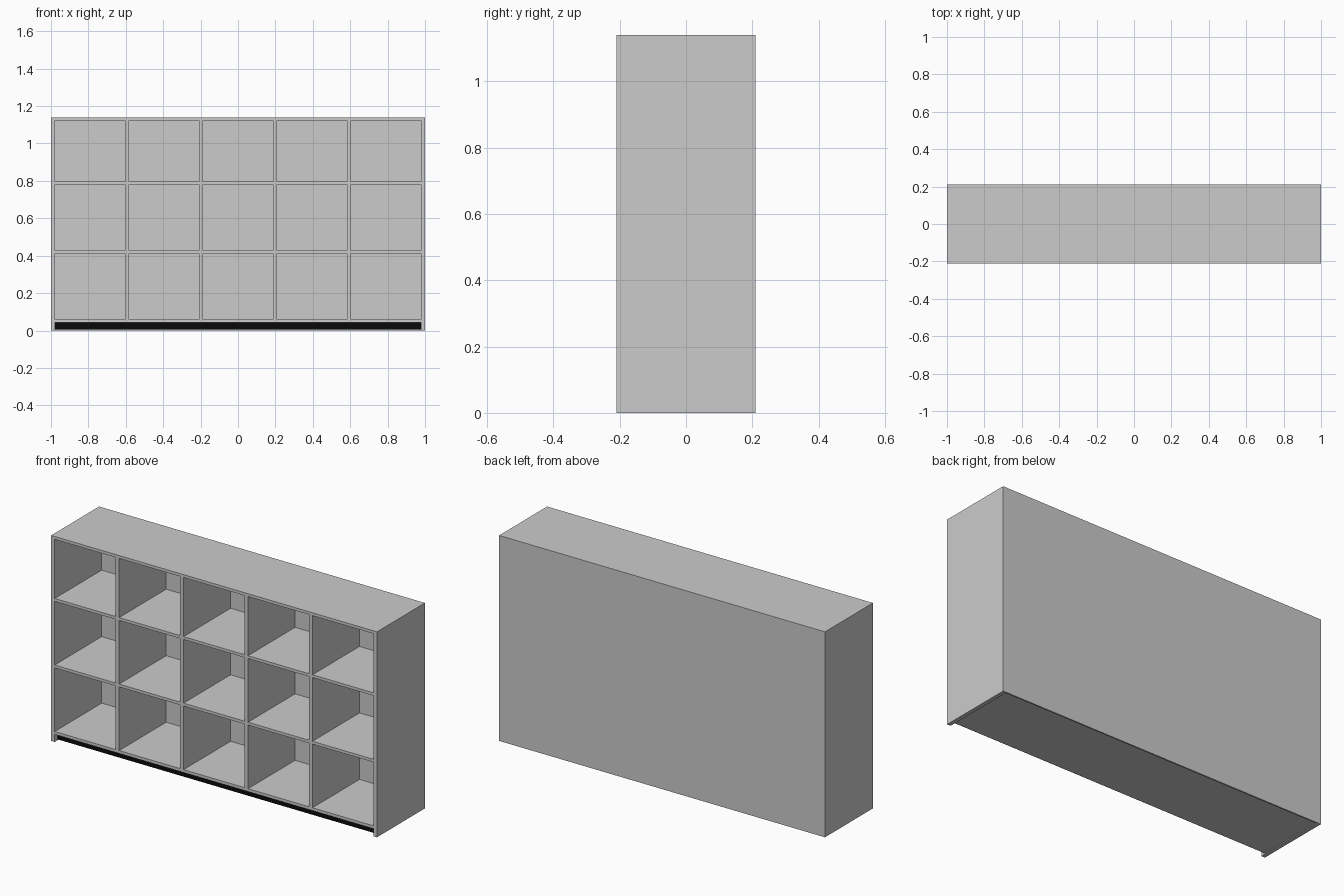
import bpy

if "Cube" in bpy.data.objects:
    bpy.data.objects.remove(bpy.data.objects["Cube"])

W, D, H = 2.0, 0.42, 1.14      # overall size
T, S = 0.022, 0.016            # upright and shelf thickness
BACK = 0.008                   # back panel thickness
BAYS = 5
F, B = -D / 2, D / 2
INNER_B = B - BACK
BASE_Z, BASE_TOP = 0.005, 0.042


def box(name, x, y, z):
    """Box from (min, max) ranges on each axis."""
    bpy.ops.mesh.primitive_cube_add(size=1, location=[sum(r) / 2 for r in (x, y, z)])
    ob = bpy.context.object
    ob.name = name
    ob.scale = [r[1] - r[0] for r in (x, y, z)]
    bpy.ops.object.transform_apply(location=False, rotation=False, scale=True)
    return ob


L, R = -W / 2 + T, W / 2 - T
bay = (R - L - (BAYS - 1) * T) / BAYS

# outer case
box("side_left", (-W / 2, L), (F, B), (0, H))
box("side_right", (R, W / 2), (F, B), (0, H))
box("top_panel", (L, R), (F, B), (H - S, H))
box("back_panel", (L, R), (INNER_B, B), (0, H - S))
box("bottom_panel", (L, R), (F, INNER_B), (BASE_TOP, BASE_TOP + S))

# vertical dividers and shelves in each bay
for i in range(BAYS):
    x = L + i * (bay + T)
    if i < BAYS - 1:
        box(f"divider_{i + 1}", (x + bay, x + bay + T), (F, INNER_B), (BASE_TOP + S, H - S))
    for j, z in enumerate((0.411, 0.78)):
        box(f"shelf_{i + 1}_{j + 1}", (x, x + bay), (F, INNER_B), (z, z + S))

# recessed base with a dark kick board on its front
KICK = F + 0.025
box("base", (L, R), (KICK + 0.002, INNER_B), (BASE_Z, BASE_TOP))
kick = box("kick_board", (L, R), (KICK, KICK + 0.002), (BASE_Z, BASE_TOP))
black = bpy.data.materials.new("black")
black.diffuse_color = (0.003, 0.003, 0.003, 1)
black.use_nodes = True
black.node_tree.nodes["Principled BSDF"].inputs["Base Color"].default_value = black.diffuse_color
kick.data.materials.append(black)
